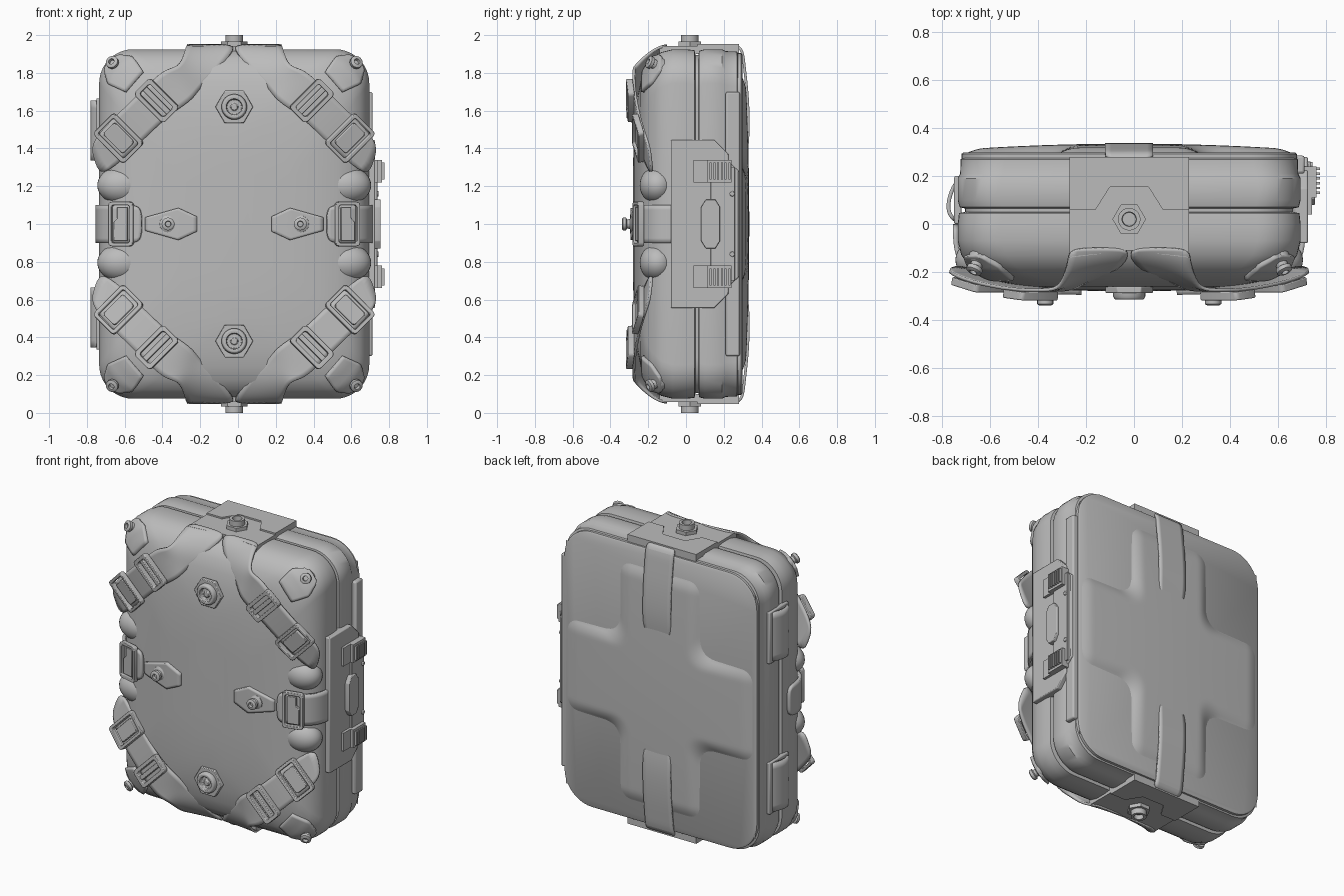
import bpy, bmesh, math
from mathutils import Vector, Matrix

cube = bpy.data.objects.get("Cube")
if cube:
    bpy.data.objects.remove(cube)

CENTRE = Vector((-0.02, 0, 1.0))    # all parts are built around this point
TOP = 0.925                         # half height of the case
SIDE = 0.715                        # half width of the case

grey = bpy.data.materials.new("mid_grey")
grey.use_nodes = True
grey.diffuse_color = (0.5, 0.5, 0.5, 1)
grey.node_tree.nodes["Principled BSDF"].inputs["Base Color"].default_value = (0.5, 0.5, 0.5, 1)


def finish(name, bm, mirror="", wrap=None, subsurf=0, solid=0, bevel=0):
    """Turn a bmesh into a shaded object, mirrored about the case centre."""
    bmesh.ops.recalc_face_normals(bm, faces=bm.faces)
    mesh = bpy.data.meshes.new(name)
    bm.to_mesh(mesh)
    bm.free()
    mesh.materials.append(grey)
    mesh.shade_smooth()
    mesh.set_sharp_from_angle(angle=math.radians(35))
    ob = bpy.data.objects.new(name, mesh)
    ob.location = CENTRE
    bpy.context.collection.objects.link(ob)
    if wrap:
        ob.modifiers.new("wrap", "SHRINKWRAP").target = wrap
    if subsurf:
        ob.modifiers.new("smooth", "SUBSURF").levels = subsurf
        ob.modifiers["smooth"].render_levels = subsurf
    if solid:
        m = ob.modifiers.new("thickness", "SOLIDIFY")
        m.thickness, m.offset = solid, 0
    if bevel:
        m = ob.modifiers.new("bevel", "BEVEL")
        m.width, m.segments = bevel, 2
    if mirror:
        m = ob.modifiers.new("mirror", "MIRROR")
        m.use_axis = ["X" in mirror, False, "Z" in mirror]
        m.use_mirror_merge = False
    return ob


def rounded(hw, hh, r, n=6):
    """Outline of a rounded rectangle."""
    pts = []
    for k, (sx, sy) in enumerate(((1, 1), (-1, 1), (-1, -1), (1, -1))):
        for i in range(n + 1):
            a = math.pi / 2 * (k + i / n)
            pts.append((sx * (hw - r) + r * math.cos(a), sy * (hh - r) + r * math.sin(a)))
    return pts


def circle(r, n):
    return [(r * math.cos(2 * math.pi * i / n), r * math.sin(2 * math.pi * i / n)) for i in range(n)]


def loft(bm, rings, caps=True, cyclic=False):
    loops = [[bm.verts.new(p) for p in ring] for ring in rings]
    for a, b in zip(loops, loops[1:] + (loops[:1] if cyclic else [])):
        for i in range(len(a)):
            j = (i + 1) % len(a)
            bm.faces.new((a[i], a[j], b[j], b[i]))
    if caps and not cyclic:
        bm.faces.new(loops[0])
        bm.faces.new(loops[-1])


def place(pos, u, t):
    """Local x along u, y along t, z along their normal."""
    u, t = Vector(u).normalized(), Vector(t).normalized()
    n = u.cross(t).normalized()
    return Matrix.Translation(pos) @ Matrix((u, n.cross(u), n)).transposed().to_4x4()


def prism(bm, m, outline, z0, z1):
    loft(bm, [[m @ Vector((x, y, z)) for x, y in outline] for z in (z0, z1)])


def turned(bm, m, profile, n=24):
    loft(bm, [[m @ Vector((x, y, z)) for x, y in circle(r, n)] for r, z in profile])


def frame(bm, m, hw, hh, bar, depth):
    out, inn = rounded(hw, hh, 0.02, 3), rounded(hw - bar, hh - bar, 0.012, 3)
    rings = ((out, 0), (out, depth), (inn, depth), (inn, 0))
    loft(bm, [[m @ Vector((x, y, z)) for x, y in o] for o, z in rings], cyclic=True)


def box(bm, x, y, z):
    m = Matrix.Translation(((x[0] + x[1]) / 2, (y[0] + y[1]) / 2, (z[0] + z[1]) / 2))
    m = m @ Matrix.Diagonal((x[1] - x[0], y[1] - y[0], z[1] - z[0], 1))
    bmesh.ops.create_cube(bm, size=1, matrix=m)


def ribbon(name, sections, mirror, solid=0.014):
    """Webbing through (centre, half-width vector) sections."""
    bm = bmesh.new()
    rows = [[bm.verts.new(Vector(c) + Vector(w) * s) for s in (-1, 0, 1)] for c, w in sections]
    for a, b in zip(rows, rows[1:]):
        for i in range(2):
            bm.faces.new((a[i], a[i + 1], b[i + 1], b[i]))
    return finish(name, bm, mirror, subsurf=2, solid=solid)


# Case: one shell lofted from back to front, with the seam groove
profile = [(0.28, 0.03), (0.27, 0.012), (0.21, 0.01), (0.19, 0), (0.1, 0), (0.07, 0.008), (0.065, 0.03),
           (0.05, 0.03), (0.045, 0.005), (0, 0), (-0.07, 0), (-0.13, 0.015), (-0.18, 0.05), (-0.215, 0.1),
           (-0.24, 0.17), (-0.26, 0.27), (-0.275, 0.42), (-0.28, 0.6)]
bm = bmesh.new()
rings = []
for y, inset in profile:
    r = min(0.18 + 0.3 * inset, SIDE - inset - 0.01)
    rings.append([(x, y, z) for x, z in rounded(SIDE - inset, TOP - inset, r, 10)])
loft(bm, rings)
case = finish("case_shell", bm)

# Back panel
bm = bmesh.new()
loft(bm, [[(x, y, z) for x, z in rounded(0.7 - i, 0.905 - i, 0.2, 10)] for y, i in ((0.27, 0), (0.292, 0), (0.298, 0.008))])
finish("back_panel", bm)


# Cross-shaped back cushion, sunk into the panel around its edge
def box_distance(x, z, hx, hz, r=0.09):
    dx, dz = abs(x) - hx + r, abs(z) - hz + r
    return math.hypot(max(dx, 0), max(dz, 0)) + min(max(dx, dz), 0) - r


bm = bmesh.new()
bmesh.ops.create_grid(bm, x_segments=80, y_segments=90, size=1)
for v in bm.verts:
    x, z = v.co.x * 0.69, v.co.y * 0.8
    a, b = box_distance(x, z, 0.3, 0.79), box_distance(x, z, 0.69, 0.31)
    h = max(0.12 - abs(a - b), 0) / 0.12
    d = min(a, b) - h * h * 0.03
    t = min(max(-d / 0.09, 0), 1)
    dome = 0.012 + 0.032 * (1 - (x / 0.8) ** 2) * (1 - z * z)
    v.co = (x, 0.291 + dome * (1 - (1 - t) ** 2), z)
finish("back_cushion", bm)

# Back straps
across = (0.1, 0, 0)
back_path = ((0.27, 0.94), (0.3, 0.925), (0.31, 0.82), (0.325, 0.7), (0.334, 0.5), (0.318, 0.36))
ribbon("back_strap", [((0, y, z), across) for y, z in back_path], "Z")

# Top and bottom plates with notched overlay and bolt
flat = Matrix.Identity(4)
bm = bmesh.new()
prism(bm, flat, [(-0.25, 0.28), (0.25, 0.28), (0.25, -0.14), (0, -0.11), (-0.25, -0.14)], 0.9, 0.942)
half = [(0.08, 0.155), (0.14, 0.06), (0.25, 0.06), (0.25, 0.28)]
prism(bm, flat, half + [(-x, y) for x, y in reversed(half)], 0.9, 0.952)
finish("end_plate", bm, "Z")

bm = bmesh.new()
m = Matrix.Translation((0, 0.02, 0.94))
prism(bm, m, circle(0.07, 6), 0, 0.025)
turned(bm, m, [(0.047, 0), (0.047, 0.06), (0.03, 0.06), (0.028, 0.03)])
finish("end_bolt", bm, "Z")

# Front bolts
bm = bmesh.new()
m = place((0, -0.27, 0.62), (1, 0, 0), (0, 0, 1))
prism(bm, m, circle(0.1, 6), -0.01, 0.018)
turned(bm, m, [(0.068, 0), (0.068, 0.03), (0.06, 0.045), (0.042, 0.045), (0.04, 0.02), (0.02, 0.02), (0.018, 0.035)])
finish("front_bolt", bm, "Z", bevel=0.004)

# Diagonal harness straps
ribbon("harness_strap", [
    ((-0.125, -0.1, 0.945), (0.125, 0, 0)), ((-0.13, -0.15, 0.925), (0.125, 0, -0.01)),
    ((-0.18, -0.215, 0.85), (0.09, 0, -0.04)), ((-0.24, -0.255, 0.775), (0.055, 0.02, -0.055)),
    ((-0.3, -0.275, 0.735), (0.075, 0, -0.085)), ((-0.41, -0.278, 0.65), (0.064, 0, -0.068)),
    ((-0.61, -0.24, 0.455), (0.066, 0, -0.072)), ((-0.735, -0.185, 0.33), (0.03, 0.01, -0.09))], "XZ")

# Harness buckles: a slotted slider and a wider clasp
slant = (-0.7, 0, 0.7)
bm = bmesh.new()
m = place((-0.41, -0.278, 0.655), slant, (-0.7, 0.1, -0.7))
frame(bm, m, 0.112, 0.062, 0.024, 0.035)
prism(bm, m, rounded(0.1, 0.014, 0.01, 3), 0, 0.028)
finish("slider_buckle", bm, "XZ", bevel=0.004)
bm = bmesh.new()
m = place((-0.61, -0.238, 0.457), slant, (-0.7, 0.22, -0.7))
frame(bm, m, 0.115, 0.08, 0.02, 0.032)
prism(bm, m, rounded(0.075, 0.045, 0.015, 3), 0, 0.022)
finish("clasp_buckle", bm, "XZ", bevel=0.004)

# Side straps with clasps
side_path = ((-0.725, 0), (-0.725, -0.08), (-0.71, -0.15), (-0.66, -0.212), (-0.57, -0.245), (-0.49, -0.262))
ribbon("side_strap", [((x, y, 0), (0, 0, 0.1)) for x, y in side_path], "X", 0.02)
bm = bmesh.new()
m = place((-0.595, -0.237, 0), (1, -0.25, 0), (0, 0, 1))
frame(bm, m, 0.067, 0.118, 0.018, 0.032)
prism(bm, m, [(-0.04, -0.09), (0.035, -0.09), (0.035, 0.09), (-0.02, 0.09), (-0.02, 0.03), (-0.04, 0.01)], 0, 0.024)
finish("side_clasp", bm, "X", bevel=0.004)

# Padded folds either side of the side straps
bm = bmesh.new()
m = Matrix.Translation((-0.595, -0.15, 0.205)) @ Matrix.Diagonal((0.13, 0.095, 0.1, 1))
bmesh.ops.create_uvsphere(bm, u_segments=32, v_segments=20, radius=1, matrix=m)
finish("padded_fold", bm, "XZ")


# Patches that hug the shell, each with a lashing stud
def patch(name, m, outline, mirror):
    bm = bmesh.new()
    face = bm.faces.new([bm.verts.new(m @ Vector((x, y, 0))) for x, y in outline])
    bmesh.ops.poke(bm, faces=[face])
    bmesh.ops.subdivide_edges(bm, edges=bm.edges, cuts=5, use_grid_fill=True)
    finish(name, bm, mirror, wrap=case, solid=0.036)


def stud(name, m, mirror):
    bm = bmesh.new()
    turned(bm, m, [(0.05, -0.02), (0.045, 0.015), (0.026, 0.025), (0.024, 0.04), (0.034, 0.045),
                   (0.034, 0.062), (0.024, 0.068), (0.016, 0.068), (0.014, 0.05)], 16)
    finish(name, bm, mirror)


m = place((-0.335, -0.275, 0), (1, -0.05, 0), (0, 0, 1))
patch("lashing_patch", m, [(-0.137, 0.035), (-0.137, -0.035), (0.04, -0.085), (0.137, -0.04), (0.137, 0.04), (0.04, 0.085)], "X")
stud("lashing_stud", place((-0.35, -0.272, 0), (1, 0, 0), (0, 0, 1)), "X")

m = place((-0.62, -0.18, 0.83), (0.7, -0.3, -0.6), (0.7, 0, 0.7))
patch("corner_patch", m, [(-0.1, 0.05), (-0.1, -0.05), (0.02, -0.1), (0.13, -0.07), (0.13, 0.07), (0.02, 0.1)], "XZ")
stud("corner_stud", place((-0.625, -0.145, 0.835), (0.6, -0.55, -0.6), (0.7, 0, 0.7)), "XZ")

# Webbing loops on the right side
tall = (0, 0, 0.16)
loop_path = ((-0.712, 0.18), (-0.735, 0.155), (-0.757, 0.09), (-0.752, 0.035), (-0.715, 0.01))
ribbon("hinge_loop", [((x, y, 0.495), tall) for x, y in loop_path], "Z", 0.016)
bm = bmesh.new()
box(bm, (-0.73, -0.7), (0, 0.2), (0.325, 0.665))
finish("hinge_pad", bm, "Z", bevel=0.006)

# Latch plate on the left side
upright = Matrix(((0, 0, 1, 0), (1, 0, 0, 0), (0, 1, 0, 0), (0, 0, 0, 1)))
bm = bmesh.new()
half = [(-0.08, 0.445), (0.15, 0.445), (0.225, 0.37), (0.225, 0.33), (0.28, 0.28)]
prism(bm, upright, half + [(y, -z) for y, z in reversed(half)], 0.69, 0.745)
finish("latch_plate", bm, bevel=0.006)

# Latch body, grip and rivets
bm = bmesh.new()
box(bm, (0.73, 0.758), (0.13, 0.26), (-0.3, 0.3))
half = [(0.08, 0.09), (0.105, 0.13), (0.155, 0.13), (0.18, 0.09)]
prism(bm, upright, half + [(y, -z) for y, z in reversed(half)], 0.73, 0.775)
for z in (-0.16, 0.16):
    turned(bm, Matrix.Translation((0, 0.245, z)) @ upright, [(0.014, 0.75), (0.014, 0.765)], 12)
finish("latch_body", bm, bevel=0.004)

# Ribbed clamps
bm = bmesh.new()
box(bm, (0.73, 0.782), (0.11, 0.24), (0.22, 0.34))
box(bm, (0.73, 0.762), (0.04, 0.12), (0.22, 0.34))
for i in range(6):
    y = 0.125 + i * 0.02
    box(bm, (0.77, 0.796), (y, y + 0.01), (0.235, 0.325))
finish("ribbed_clamp", bm, "Z")

# Reinforcing strip along the left back edge
bm = bmesh.new()
box(bm, (0.69, 0.732), (0.21, 0.285), (-0.7, 0.7))
finish("edge_strip", bm, bevel=0.01)
